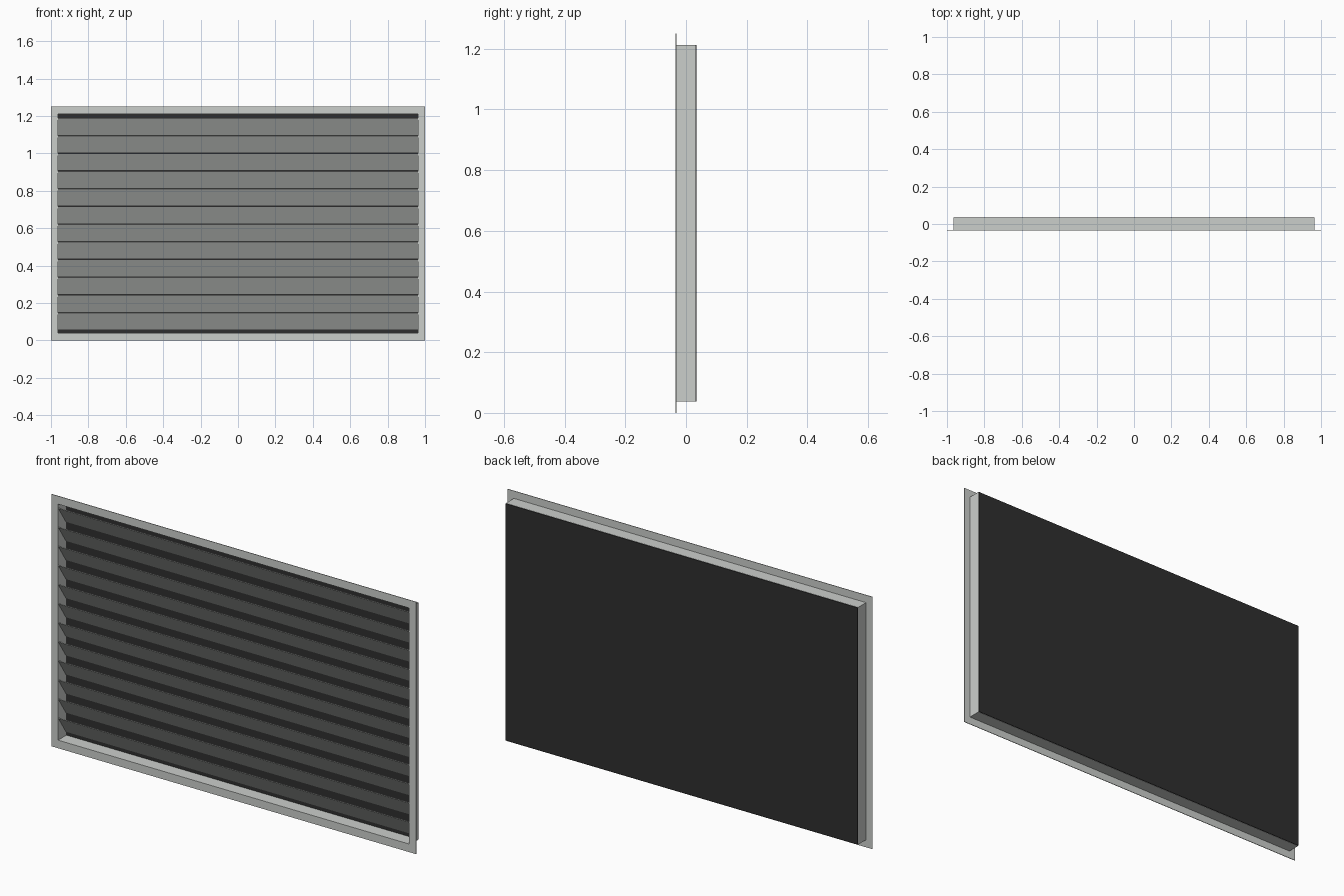
import bpy, bmesh, math

if "Cube" in bpy.data.objects:
    bpy.data.objects.remove(bpy.data.objects["Cube"])


def material(name, rgb):
    m = bpy.data.materials.new(name)
    m.diffuse_color = (*rgb, 1)
    m.use_nodes = True
    m.node_tree.nodes["Principled BSDF"].inputs["Base Color"].default_value = m.diffuse_color
    return m


GREY = material("light_grey_metal", (0.60, 0.62, 0.60))
DARK = material("dark_backing", (0.028, 0.028, 0.028))
Y0, Y1 = -0.034, 0.034          # front and back of the vent
ZC = 0.625                      # middle height


def finish(name, bm, mat):
    bmesh.ops.recalc_face_normals(bm, faces=bm.faces)
    me = bpy.data.meshes.new(name)
    bm.to_mesh(me)
    bm.free()
    me.materials.append(mat)
    ob = bpy.data.objects.new(name, me)
    bpy.context.collection.objects.link(ob)
    return ob


def box(name, size, loc, mat, tilt=0):
    bm = bmesh.new()
    bmesh.ops.create_cube(bm, size=1)
    bmesh.ops.scale(bm, vec=size, verts=bm.verts)
    ob = finish(name, bm, mat)
    ob.location = loc
    ob.rotation_euler.x = tilt
    return ob


def ring(name, outer, inner, y0, y1, mat):
    """Rectangular tube along y; outer and inner are half width, half height."""
    bm = bmesh.new()
    loops = []
    for (w, h), y in ((outer, y0), (inner, y0), (inner, y1), (outer, y1)):
        loops.append([bm.verts.new((sx * w, y, ZC + sz * h))
                      for sx, sz in ((-1, -1), (1, -1), (1, 1), (-1, 1))])
    for a, b in zip(loops, loops[1:] + loops[:1]):
        for i in range(4):
            j = (i + 1) % 4
            bm.faces.new((a[i], a[j], b[j], b[i]))
    return finish(name, bm, mat)


# Front flange and the shallow sleeve behind it
ring("front_flange", (1.0, 0.625), (0.963, 0.585), Y0, Y0 + 0.003, GREY)
ring("sleeve", (0.966, 0.588), (0.963, 0.585), Y0 + 0.003, Y1 - 0.003, GREY)

# Dark panel closing the back
box("back_panel", (1.93, 0.003, 1.174), (0, Y1 - 0.0015, ZC), DARK)

# Tilted slats: upper edge at the front, lower edge at the back
COUNT, PITCH, DROP, DEPTH = 12, 0.0946, 0.089, 0.059
for i in range(COUNT):
    z = 1.19 - PITCH * i - 0.0455
    box(f"slat_{i + 1}", (1.926, 0.003, math.hypot(DROP, DEPTH)),
        (0, -0.0015, z), GREY, math.atan2(DEPTH, DROP))
